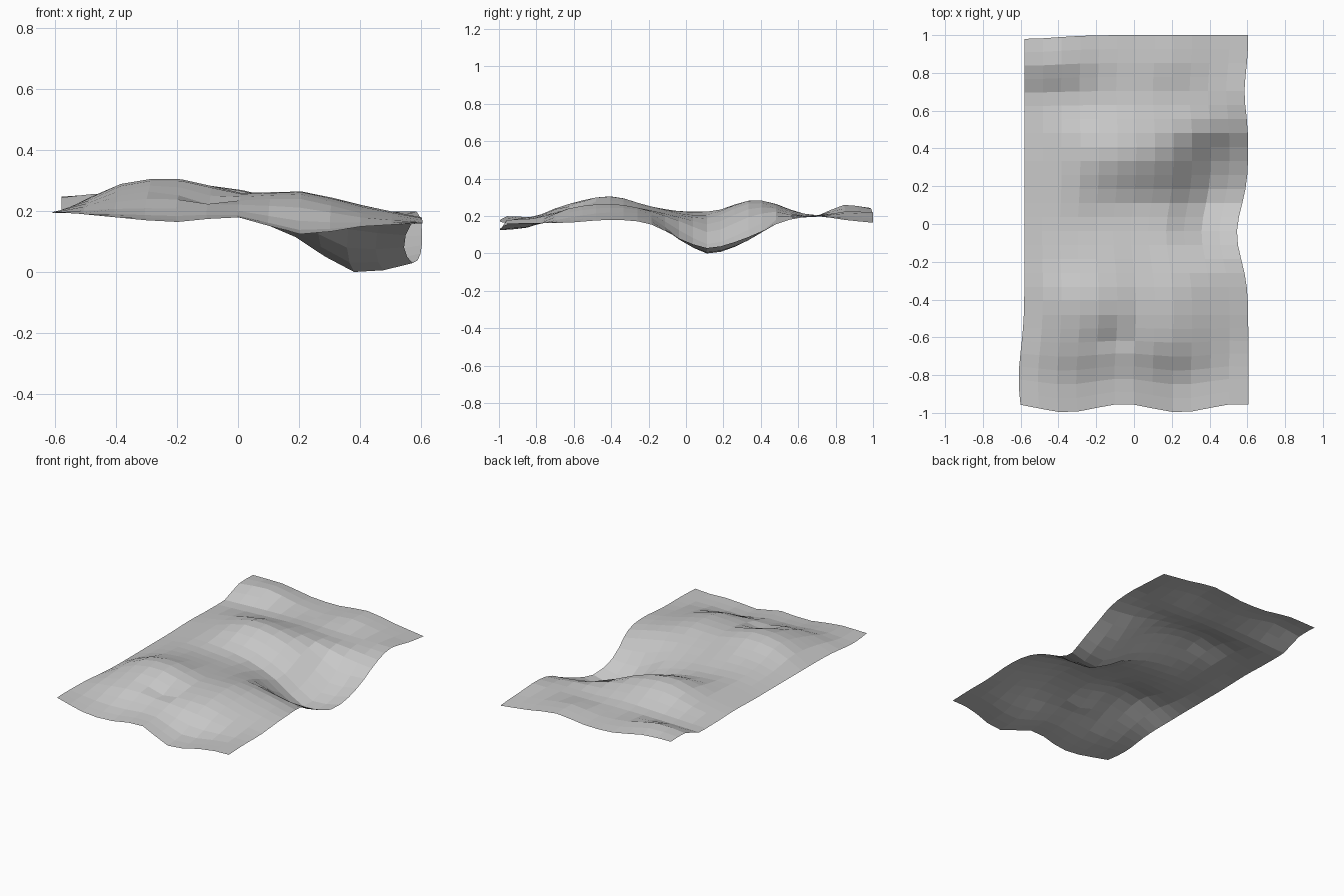
import bpy
import bmesh
from math import cos, exp, pi

cube = bpy.data.objects.get("Cube")
if cube:
    bpy.data.objects.remove(cube, do_unlink=True)

COLUMNS, ROWS = 12, 27

# Cross-sections of the sheet: position along y, then evenly spaced
# heights in hundredths running from the -x edge to the +x edge
SECTIONS = [
    (-1.0, (20.5, 18.5, 17, 18.5, 13, 15.5, 16.5)),
    (-0.83, (20, 20, 19.5, 19.5, 15, 16, 17)),
    (-0.65, (20.5, 25, 27, 24, 24, 19.5, 17)),
    (-0.4, (20, 29.5, 31, 26.5, 27, 22.5, 18.5)),
    (-0.2, (20, 25, 26, 24, 23.5, 20.5, 16.5)),
    (0.0, (20, 23, 22, 20.5, 16.5, 6, 7)),
    (0.13, (20, 23, 22.5, 19.5, 12, 0.5, 3.5)),
    (0.35, (20.5, 23.5, 29, 27.5, 20.5, 8.5, 10)),
    (0.5, (20, 23, 26.5, 25.5, 23, 19.5, 17)),
    (0.6, (20, 21, 22, 22.5, 21, 20.5, 19.5)),
    (0.7, (20, 20.5, 21, 21, 20.5, 20.5, 20.5)),
    (0.85, (25, 26.5, 22.5, 21, 23, 20.5, 18.5)),
    (1.0, (25, 24.5, 21, 20.5, 22.5, 19.5, 17)),
]


def smooth_curve(knots, values, t):
    """Smooth cubic curve through the given values."""
    last = len(knots) - 1

    def slope(i):
        a, b = max(i - 1, 0), min(i + 1, last)
        return (values[b] - values[a]) / (knots[b] - knots[a])

    i = 0
    while i < last - 1 and t > knots[i + 1]:
        i += 1
    width = knots[i + 1] - knots[i]
    s = (t - knots[i]) / width
    rise = s * s * (3 - 2 * s)
    start = s * (1 - s) ** 2 * width * slope(i)
    end = s * s * (s - 1) * width * slope(i + 1)
    return values[i] * (1 - rise) + values[i + 1] * rise + start + end


def bell(distance, radius):
    return exp(-(distance / radius) ** 2)


def height(u, y):
    """Height of the sheet at fraction u across and position y along."""
    stations = [section[0] for section in SECTIONS]
    places = range(len(SECTIONS[0][1]))
    across = u * places[-1]
    profile = [smooth_curve(places, heights, across) for _, heights in SECTIONS]
    x = -0.6 + 1.2 * u
    dent = 0.04 * bell(x + 0.13, 0.08) * bell(y + 0.62, 0.08)
    return smooth_curve(stations, profile, y) / 100 - dent


def outline(u, v):
    """Plan position, with the wavy side and end edges."""
    y = -1 + 2 * v
    left = -0.58 - 0.03 * bell(y + 0.85, 0.25)
    right = 0.605 - 0.06 * bell(y + 0.05, 0.2) - 0.02 * bell(y - 0.7, 0.15)
    front = -0.975 + 0.022 * cos(4 * pi * u + 0.6)
    back = 1 - 0.02 * bell(u, 0.2)
    # Ends only pull in the nearest part of the sheet
    pull_front = (front + 1) * max(0, 1 - 4 * v)
    pull_back = (back - 1) * max(0, 4 * v - 3)
    return left + (right - left) * u, y + pull_front + pull_back


# Plain grey cloth colour
grey = bpy.data.materials.new("light_grey")
grey.use_nodes = True
colour = (0.58, 0.58, 0.58, 1)
grey.diffuse_color = colour
grey.node_tree.nodes["Principled BSDF"].inputs["Base Color"].default_value = colour

# Rippled sheet as a flat-shaded grid of quads
bm = bmesh.new()
grid = []
for row in range(ROWS + 1):
    v = row / ROWS
    line = []
    for column in range(COLUMNS + 1):
        u = column / COLUMNS
        x, y = outline(u, v)
        line.append(bm.verts.new((x, y, height(u, -1 + 2 * v))))
    grid.append(line)
for near, far in zip(grid, grid[1:]):
    for c in range(COLUMNS):
        bm.faces.new((near[c], near[c + 1], far[c + 1], far[c]))

# Rest the lowest point on the ground
lowest = min(vert.co.z for vert in bm.verts)
bmesh.ops.translate(bm, verts=bm.verts, vec=(0, 0, -lowest))

mesh = bpy.data.meshes.new("rippled_sheet")
bm.to_mesh(mesh)
bm.free()
mesh.materials.append(grey)
sheet = bpy.data.objects.new("rippled_sheet", mesh)
bpy.context.collection.objects.link(sheet)
